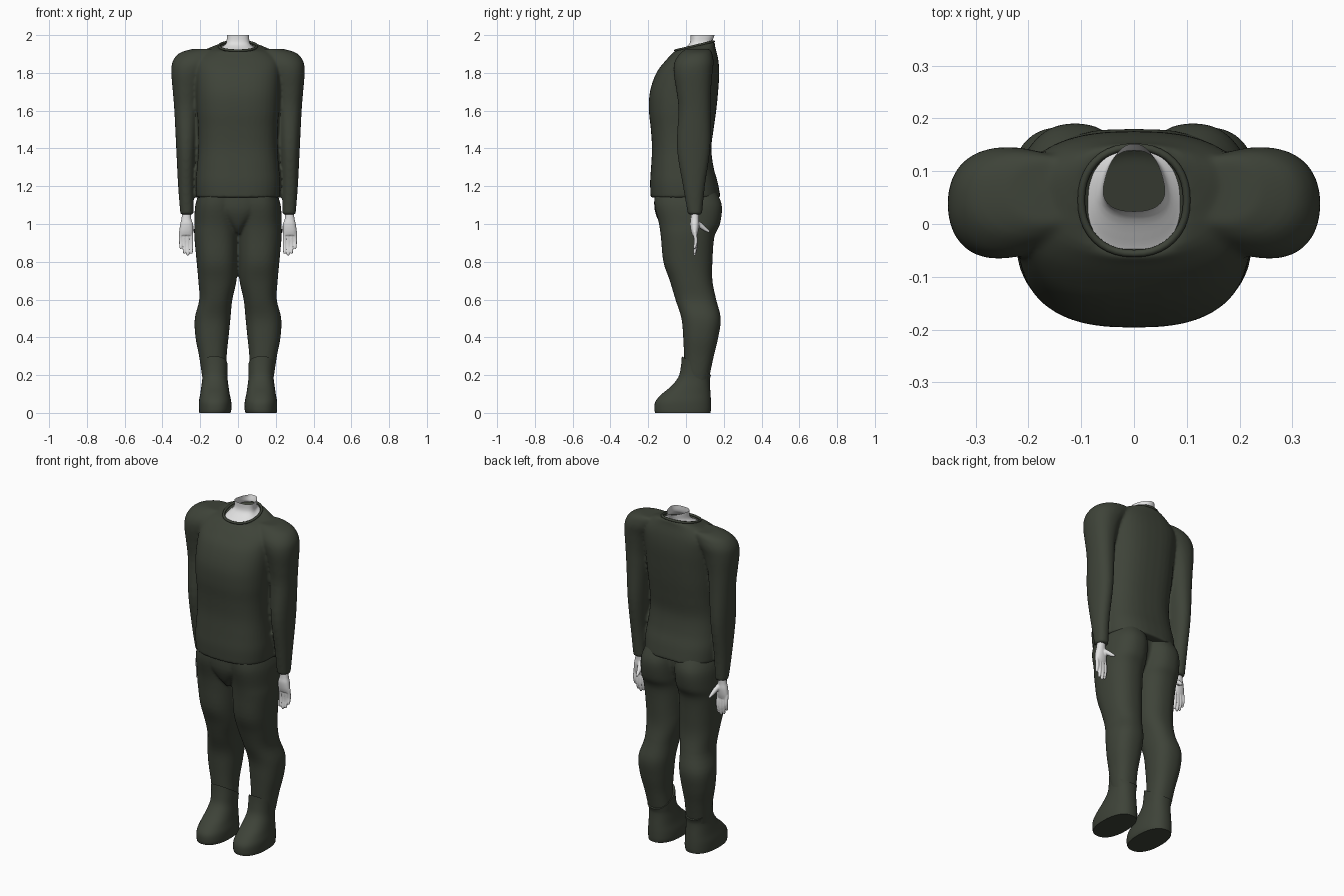
import bpy, bmesh, math
from mathutils import Vector

cube = bpy.data.objects.get("Cube")
if cube:
    bpy.data.objects.remove(cube)


def material(name, colour):
    mat = bpy.data.materials.new(name)
    mat.use_nodes = True
    mat.diffuse_color = (*colour, 1)
    mat.node_tree.nodes["Principled BSDF"].inputs["Base Color"].default_value = (*colour, 1)
    return mat


CLOTH = material("dark olive cloth", (0.048, 0.056, 0.040))
SKIN = material("pale skin", (0.75, 0.75, 0.75))


def ease(rows, steps=4):
    """Catmull-Rom interpolation through rows of equal length."""
    out = []
    last = len(rows) - 1
    for i in range(last):
        a, b, c, d = (rows[min(max(k, 0), last)] for k in (i - 1, i, i + 1, i + 2))
        for s in range(steps):
            t = s / steps
            out.append([q + t / 2 * (r - p + t * (2 * p - 5 * q + 4 * r - u + t * (3 * (q - r) + u - p)))
                        for p, q, r, u in zip(a, b, c, d)])
    return out + [list(rows[-1])]


def oval(z, x0, x1, y0, y1, tilt=0, power=2.4, taper=0, count=40):
    """Rounded-box section; tilt lifts the back, taper narrows the back."""
    points = []
    for k in range(count):
        a = math.tau * k / count
        c, s = math.cos(a), math.sin(a)
        u = math.copysign(abs(c) ** (2 / power), c)
        v = math.copysign(abs(s) ** (2 / power), s)
        u *= 1 - taper * (v + 1) / 2
        points.append(Vector(((x0 + x1) / 2 + u * (x1 - x0) / 2,
                              (y0 + y1) / 2 + v * (y1 - y0) / 2, z + tilt * v)))
    return points


def loft(bm, rings, side=1, bottom=True, top=True, closed=False):
    """Skin a list of rings; side -1 mirrors it across x."""
    loops = [[bm.verts.new((p.x * side, p.y, p.z)) for p in ring] for ring in rings]
    pairs = list(zip(loops, loops[1:]))
    if closed:
        pairs.append((loops[-1], loops[0]))
    for low, high in pairs:
        for k in range(len(low)):
            j = (k + 1) % len(low)
            bm.faces.new((low[k], low[j], high[j], high[k]))
    if bottom and not closed:
        bm.faces.new(loops[0])
    if top and not closed:
        bm.faces.new(loops[-1])


def body(bm, rows, side=1, **shape):
    loft(bm, [oval(*row, **shape) for row in ease(rows)], side)


def centred(rows):
    """Expand (z, half width, front, back, tilt) into full rows."""
    return [(z, -w, w, f, b, t) for z, w, f, b, t in rows]


def tube(bm, path, side=1, closed=False, count=10):
    """Round tube through (x, y, z, radius) points."""
    rings = []
    n = len(path)
    for i, (x, y, z, r) in enumerate(path):
        before = path[i - 1 if closed else max(i - 1, 0)]
        after = path[(i + 1) % n if closed else min(i + 1, n - 1)]
        way = (Vector(after[:3]) - Vector(before[:3])).normalized()
        ref = Vector((0, 0, 1)) if closed else Vector((1, 0, 0))
        u = way.cross(ref).normalized()
        v = way.cross(u)
        angles = [math.tau * k / count for k in range(count)]
        rings.append([Vector((x, y, z)) + r * (u * math.cos(a) + v * math.sin(a)) for a in angles])
    loft(bm, rings, side, closed=closed)


def finish(bm, name, mat, voxel=0, relax=4):
    """Make the object; a voxel size fuses overlapping pieces into one skin."""
    bmesh.ops.recalc_face_normals(bm, faces=bm.faces)
    mesh = bpy.data.meshes.new(name)
    bm.to_mesh(mesh)
    bm.free()
    mesh.materials.append(mat)
    obj = bpy.data.objects.new(name, mesh)
    bpy.context.collection.objects.link(obj)
    bpy.ops.object.select_all(action='DESELECT')
    obj.select_set(True)
    bpy.context.view_layer.objects.active = obj
    if voxel:
        mesh.polygons.foreach_set("use_smooth", [True] * len(mesh.polygons))
        fuse = obj.modifiers.new("fuse", 'REMESH')
        fuse.mode = 'VOXEL'
        fuse.voxel_size = voxel
        fuse.use_smooth_shade = True
        soft = obj.modifiers.new("soften", 'SMOOTH')
        soft.factor = 0.5
        soft.iterations = relax
    else:
        bpy.ops.object.shade_smooth_by_angle(angle=math.radians(50))
    return obj


# Shirt: torso with both sleeves fused on
torso = centred([
    (1.14, .222, -.187, .183, 0), (1.22, .225, -.19, .168, 0), (1.3, .218, -.185, .146, 0),
    (1.4, .21, -.18, .134, 0), (1.5, .211, -.186, .146, 0), (1.6, .218, -.196, .16, 0),
    (1.7, .222, -.191, .17, 0), (1.8, .225, -.157, .176, 0), (1.87, .22, -.108, .17, .005),
    (1.92, .17, -.07, .155, .015), (1.94, .105, -.06, .15, .024), (1.925, .085, -.045, .13, .024)])
sleeve = [
    (1.05, .235, .305, .01, .085), (1.2, .233, .317, -.016, .1), (1.4, .221, .327, -.048, .128),
    (1.6, .21, .337, -.04, .13), (1.7, .2, .345, -.05, .132), (1.8, .17, .353, -.065, .14),
    (1.86, .13, .346, -.06, .146), (1.905, .1, .31, -.03, .138), (1.927, .09, .24, 0, .125)]
bm = bmesh.new()
body(bm, torso, power=2.6)
for side in (1, -1):
    body(bm, sleeve, side, power=2.2)
finish(bm, "shirt", CLOTH, voxel=.008, relax=6)

# Ribbed trim around the neck opening
bm = bmesh.new()
rim = oval(1.942, -.1, .1, -.056, .146, tilt=.024, power=2.2)
tube(bm, [(*p, .007) for p in rim], closed=True)
finish(bm, "collar_trim", CLOTH)

# Trousers: two legs and the crotch piece
leg = [
    (.14, .07, .18, 0, .115), (.2, .06, .191, -.005, .126), (.3, .06, .206, -.01, .147),
    (.4, .05, .225, -.015, .171), (.5, .04, .229, -.024, .184), (.6, .03, .205, -.056, .16),
    (.7, .008, .21, -.086, .14), (.8, .003, .219, -.12, .14), (.93, 0, .231, -.133, .15),
    (1, -.002, .231, -.143, .18), (1.1, -.006, .226, -.166, .19), (1.18, -.006, .2, -.165, .155)]
crotch = centred([
    (.95, .012, -.1, .06, 0), (1, .06, -.138, .1, 0),
    (1.08, .15, -.167, .13, 0), (1.18, .19, -.165, .13, 0)])
bm = bmesh.new()
body(bm, crotch)
for side in (1, -1):
    body(bm, leg, side, power=2.3)
finish(bm, "trousers", CLOTH, voxel=.008)

# Boots: long rounded foot and a shaft that is higher in front
boot = [
    (0, .04, .205, -.163, .129, 0), (.02, .035, .207, -.167, .132, 0),
    (.06, .036, .207, -.162, .132, 0), (.1, .044, .2, -.128, .13, 0),
    (.14, .05, .194, -.08, .127, 0), (.18, .055, .189, -.04, .126, -.01),
    (.215, .055, .19, -.027, .128, -.03), (.25, .055, .195, -.022, .133, -.05)]
for side, label in ((1, "left"), (-1, "right")):
    bm = bmesh.new()
    body(bm, boot, side, power=2.3)
    finish(bm, label + "_boot", CLOTH)

# Hands: palm, four fingers and a thumb pointing back
palm = [
    (.94, .24, .309, .033, .06), (.965, .237, .31, .026, .066), (1, .238, .306, .022, .07),
    (1.03, .248, .299, .025, .068), (1.08, .25, .293, .027, .07)]
for side, label in ((1, "left"), (-1, "right")):
    bm = bmesh.new()
    body(bm, palm, side, power=2.2)
    for i, tip in enumerate((.842, .832, .842, .868)):
        x = .247 + .0185 * i
        finger = [(x, .046, .96, .0105), (x, .052, (.95 + tip) / 2, .01),
                  (x, .046, tip + .01, .008), (x, .045, tip, .004)]
        tube(bm, ease(finger), side)
    thumb = [(.262, .05, 1.015, .014), (.25, .08, .99, .014),
             (.243, .105, .97, .01), (.24, .125, .958, .006)]
    tube(bm, ease(thumb), side)
    finish(bm, label + "_hand", SKIN, voxel=.004, relax=2)

# Neck: open tube flaring out into the collar, narrower at the back
neck = centred([
    (1.925, .1, -.056, .145, .022), (1.938, .088, -.03, .142, .02),
    (1.962, .072, .018, .14, .008), (2, .072, .024, .152, 0)])
bm = bmesh.new()
rows = ease(neck)
rings = [oval(*row, taper=.5 * i / (len(rows) - 1)) for i, row in enumerate(rows)]
loft(bm, rings, bottom=False, top=False)
finish(bm, "neck", SKIN)
